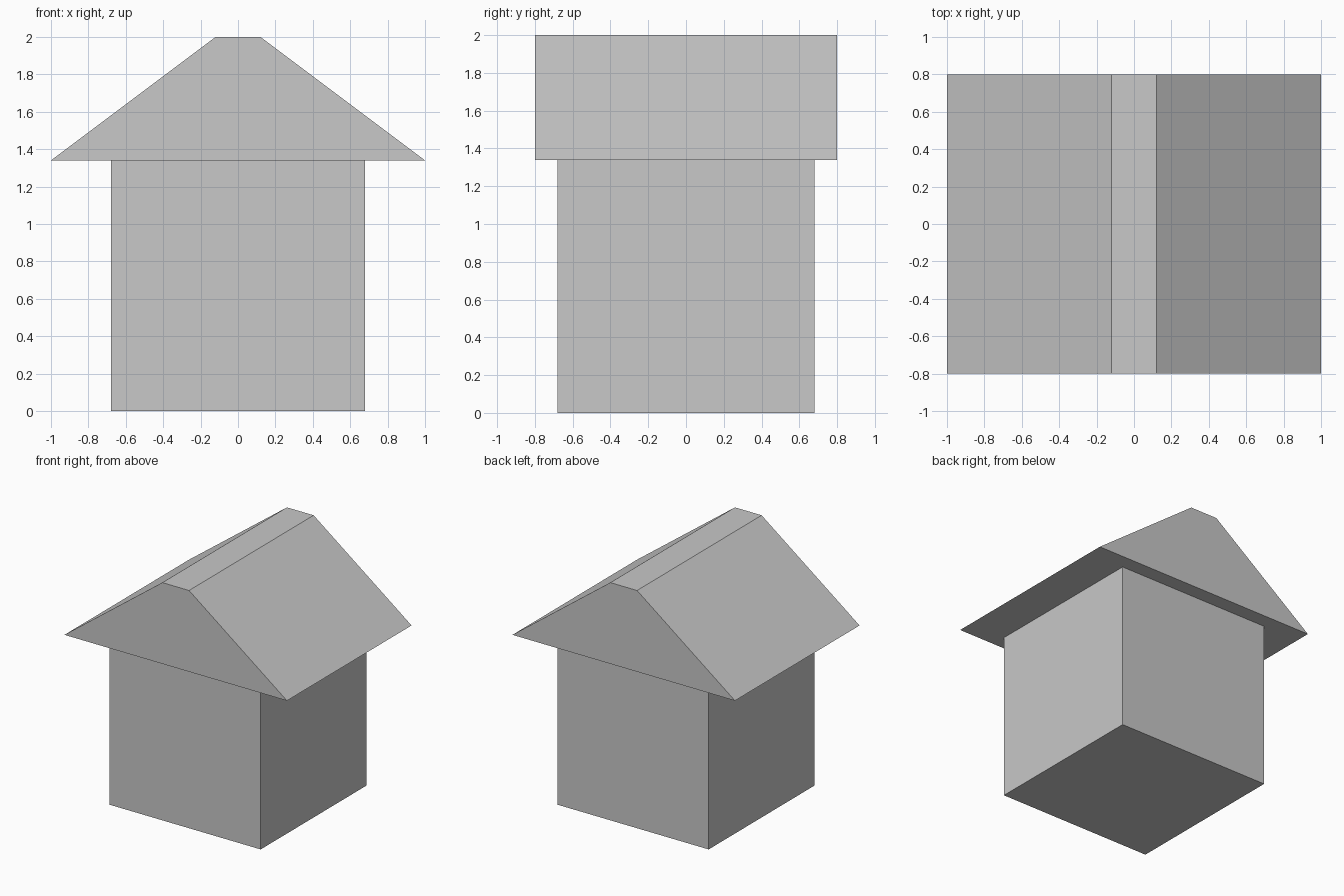
import bpy
import bmesh

if "Cube" in bpy.data.objects:
    bpy.data.objects.remove(bpy.data.objects["Cube"], do_unlink=True)

GREY = (0.58, 0.58, 0.58, 1.0)
grey = bpy.data.materials.new("plain grey")
grey.use_nodes = True
grey.diffuse_color = GREY
grey.node_tree.nodes["Principled BSDF"].inputs["Base Color"].default_value = GREY


def extrude_profile(name, profile, half_depth):
    """Extrude an x-z outline along y, centred on y = 0."""
    bm = bmesh.new()
    front = bm.faces.new([bm.verts.new((x, -half_depth, z)) for x, z in profile])
    result = bmesh.ops.extrude_face_region(bm, geom=[front], use_keep_orig=True)
    back = [v for v in result["geom"] if isinstance(v, bmesh.types.BMVert)]
    bmesh.ops.translate(bm, verts=back, vec=(0, 2 * half_depth, 0))
    bmesh.ops.recalc_face_normals(bm, faces=bm.faces)
    mesh = bpy.data.meshes.new(name)
    bm.to_mesh(mesh)
    bm.free()
    mesh.materials.append(grey)
    obj = bpy.data.objects.new(name, mesh)
    bpy.context.collection.objects.link(obj)
    return obj


WALL, EAVES, TOP = 0.68, 1.34, 2.0

# Square body
extrude_profile("walls", [(-WALL, 0), (WALL, 0), (WALL, EAVES), (-WALL, EAVES)], WALL)

# Overhanging gable roof with a flat ridge
extrude_profile("roof", [(-1, EAVES), (1, EAVES), (0.12, TOP), (-0.12, TOP)], 0.8)
